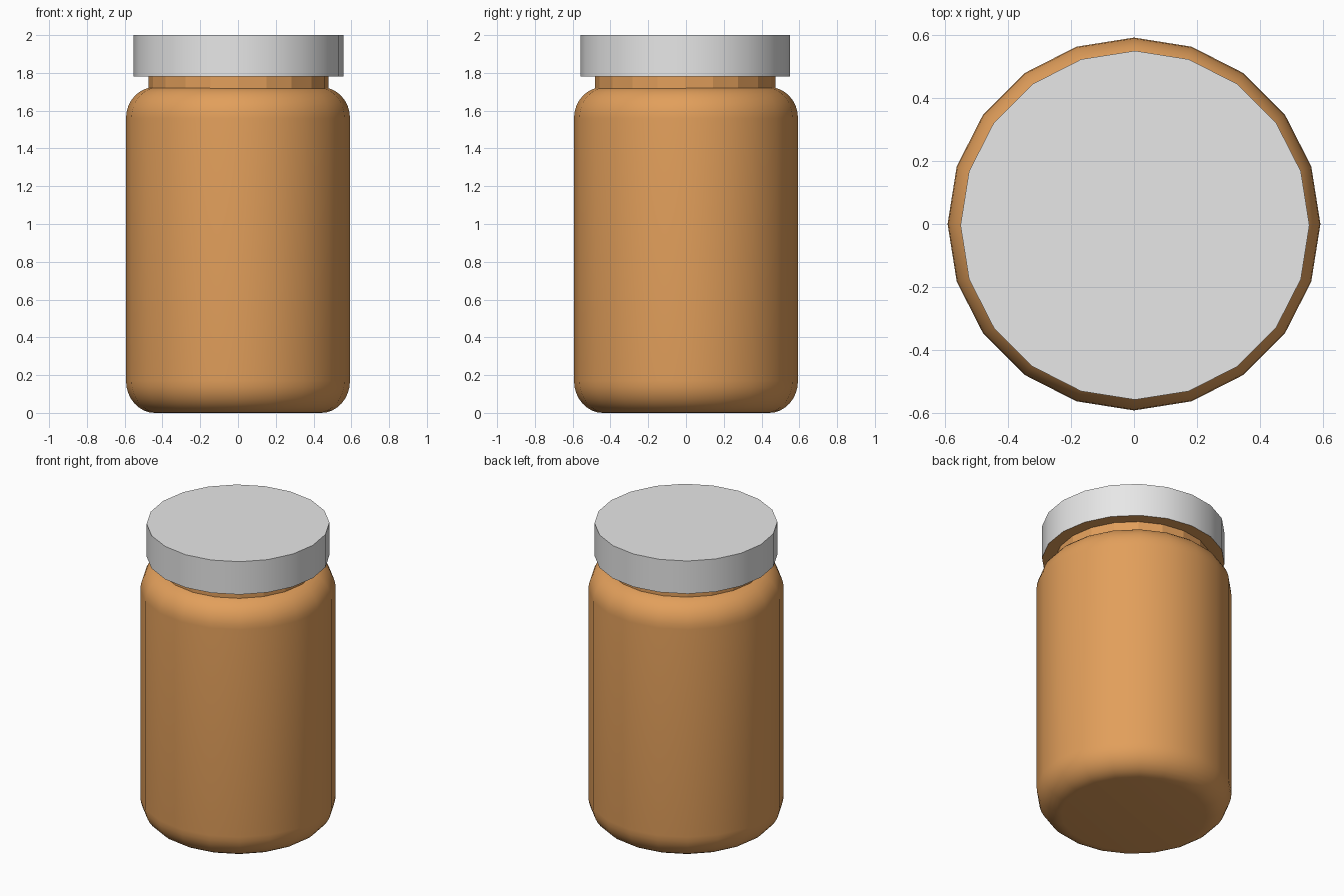
import bpy
import bmesh
from math import sin, cos, pi, radians

SIDES = 20

old = bpy.data.objects.get("Cube")
if old:
    bpy.data.objects.remove(old, do_unlink=True)


def material(name, colour):
    mat = bpy.data.materials.new(name)
    mat.use_nodes = True
    mat.diffuse_color = (*colour, 1)
    mat.node_tree.nodes["Principled BSDF"].inputs["Base Color"].default_value = (*colour, 1)
    return mat


def lathe(name, profile, mats, centre=(0, 0), smooth=True):
    """Turn a (radius, height) profile, bottom to top, into a capped solid."""
    bm = bmesh.new()
    rings = []
    for r, z in profile:
        angles = [2 * pi * i / SIDES for i in range(SIDES)]
        rings.append([bm.verts.new((r * cos(a), r * sin(a), z)) for a in angles])
    for low, high in zip(rings, rings[1:]):
        for i in range(SIDES):
            j = (i + 1) % SIDES
            bm.faces.new((low[i], low[j], high[j], high[i]))
    bm.faces.new(reversed(rings[0]))
    bm.faces.new(rings[-1])
    mesh = bpy.data.meshes.new(name)
    bm.to_mesh(mesh)
    bm.free()
    obj = bpy.data.objects.new(name, mesh)
    obj.location = (*centre, 0)
    bpy.context.collection.objects.link(obj)
    for mat in mats:
        mesh.materials.append(mat)
    if smooth:
        bpy.ops.object.select_all(action='DESELECT')
        bpy.context.view_layer.objects.active = obj
        obj.select_set(True)
        bpy.ops.object.shade_smooth_by_angle(angle=radians(30))
    return obj


def rounded(inner, outer, z_flat, z_side, steps=8):
    """Elliptical corner from the flat end out to the straight side."""
    turn = [pi / 2 * k / steps for k in range(steps + 1)]
    return [(inner + (outer - inner) * sin(t), z_side + (z_flat - z_side) * cos(t))
            for t in turn]


amber = material("amber", (0.76, 0.347, 0.105))
grey = material("light grey", (0.8, 0.8, 0.8))

# Jar body with rounded base and shoulder
base = rounded(0.44, 0.593, 0, 0.17)
shoulder = rounded(0.44, 0.593, 1.725, 1.56)
lathe("jar_body", base + shoulder[::-1], [amber])

# Faceted neck
offset = (0.003, -0.004)
lathe("jar_neck", [(0.477, 1.70), (0.477, 1.79)], [amber], offset, smooth=False)

# Lid with an amber underside
lid = lathe("lid", [(0.555, 1.78), (0.555, 2.0)], [grey, amber], offset)
for face in lid.data.polygons:
    face.material_index = 1 if face.normal.z < -0.5 else 0
